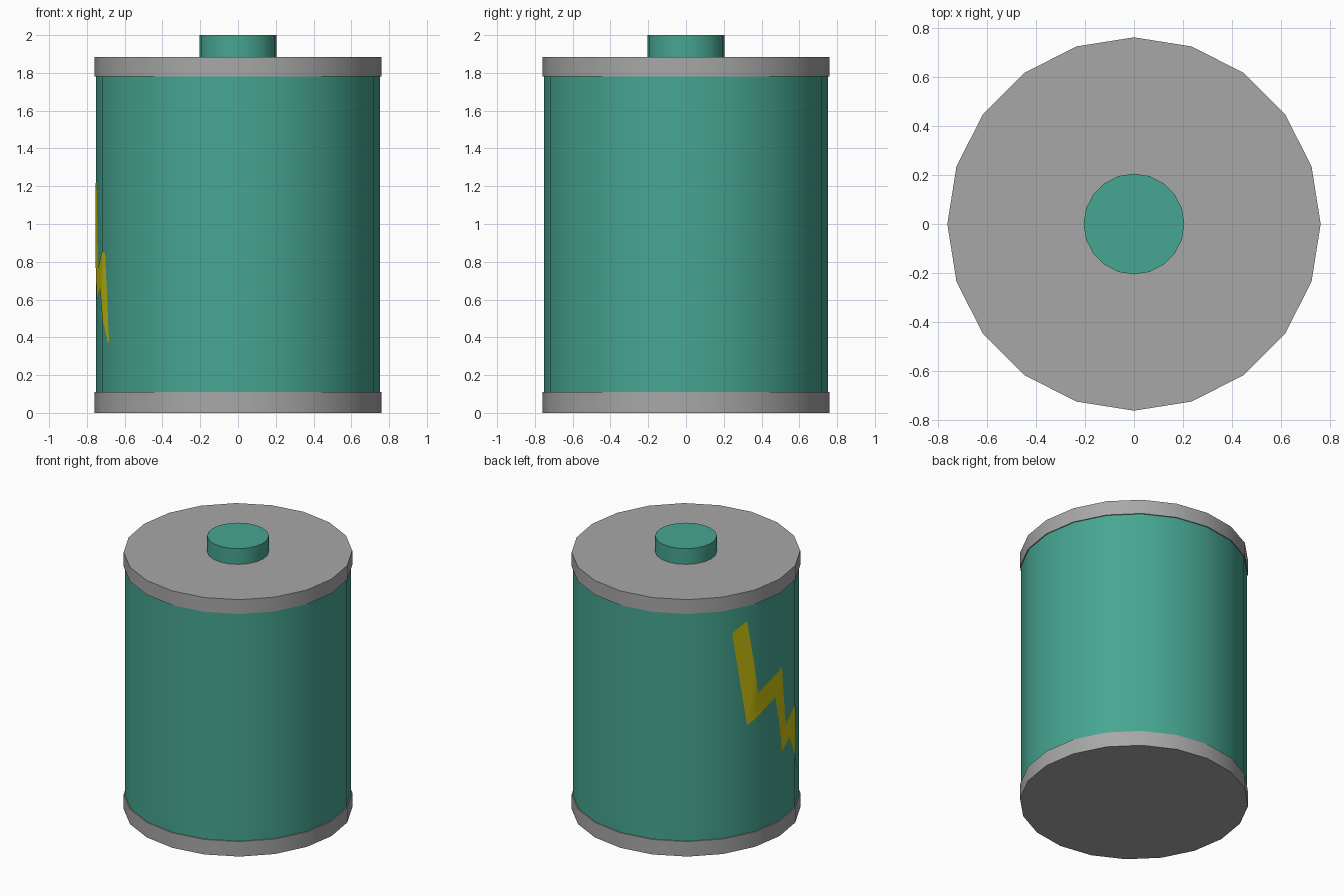
import bpy, bmesh, math
from mathutils import Vector

if "Cube" in bpy.data.objects:
    bpy.data.objects.remove(bpy.data.objects["Cube"])

SIDES = 20
STEP = 360 / SIDES


def material(name, rgb):
    m = bpy.data.materials.new(name)
    m.diffuse_color = (*rgb, 1)
    m.use_nodes = True
    m.node_tree.nodes["Principled BSDF"].inputs["Base Color"].default_value = m.diffuse_color
    return m


green = material("teal_green", (0.062, 0.38, 0.285))
grey = material("mid_grey", (0.39, 0.39, 0.39))
yellow = material("bolt_yellow", (0.60, 0.53, 0.004))


def drum(name, radius, z0, z1, mat):
    """Upright 20-sided cylinder with a vertex on the +x axis."""
    bm = bmesh.new()
    bmesh.ops.create_circle(bm, cap_ends=True, segments=SIDES, radius=radius)
    for v in bm.verts:
        a = math.radians(round(math.degrees(math.atan2(v.co.y, v.co.x)) / STEP) * STEP)
        v.co = (radius * math.cos(a), radius * math.sin(a), z0)
    top = bmesh.ops.extrude_face_region(bm, geom=bm.faces[:])["geom"]
    for v in top:
        if isinstance(v, bmesh.types.BMVert):
            v.co.z = z1
    bmesh.ops.recalc_face_normals(bm, faces=bm.faces[:])
    return finish(name, bm, mat)


def finish(name, bm, mat):
    me = bpy.data.meshes.new(name)
    bm.to_mesh(me)
    bm.free()
    me.materials.append(mat)
    ob = bpy.data.objects.new(name, me)
    bpy.context.collection.objects.link(ob)
    bpy.ops.object.select_all(action='DESELECT')
    ob.select_set(True)
    bpy.context.view_layer.objects.active = ob
    bpy.ops.object.shade_smooth_by_angle(angle=math.radians(30))
    return ob


# Casing, end caps and terminal
drum("casing", 0.753, 0.05, 1.84, green)
drum("bottom_cap", 0.76, 0.0, 0.11, grey)
drum("top_cap", 0.76, 1.78, 1.885, grey)
drum("terminal", 0.205, 1.86, 2.0, green)

# Lightning mark: outline as (azimuth in degrees, height), wrapped on the casing
outline = [(149.2, 1.60), (157.8, 1.67), (164.8, 1.115), (183.3, 1.23),
           (187.5, 0.77), (197, 0.855), (200.5, 0.845), (204, 0.37),
           (203, 0.375), (192, 0.66), (183.6, 0.60), (177.3, 1.03), (157.8, 0.905)]
bm = bmesh.new()
face = bm.faces.new([bm.verts.new((a, z, 0)) for a, z in reversed(outline)])
bm.normal_update()
if face.normal.z < 0:
    face.normal_flip()
bmesh.ops.triangulate(bm, faces=bm.faces[:])
for k in range(9, 12):  # split where the casing facets meet
    bmesh.ops.bisect_plane(bm, geom=bm.verts[:] + bm.edges[:] + bm.faces[:],
                           plane_co=Vector((k * STEP, 0, 0)), plane_no=Vector((1, 0, 0)))
for v in bm.verts:
    az, z = v.co.x, v.co.y
    half = STEP / 2
    r = 0.7555 * math.cos(math.radians(half)) / math.cos(math.radians(az % STEP - half))
    a = math.radians(az)
    v.co = (r * math.cos(a), r * math.sin(a), z)
bm.normal_update()
finish("lightning_mark", bm, yellow)
